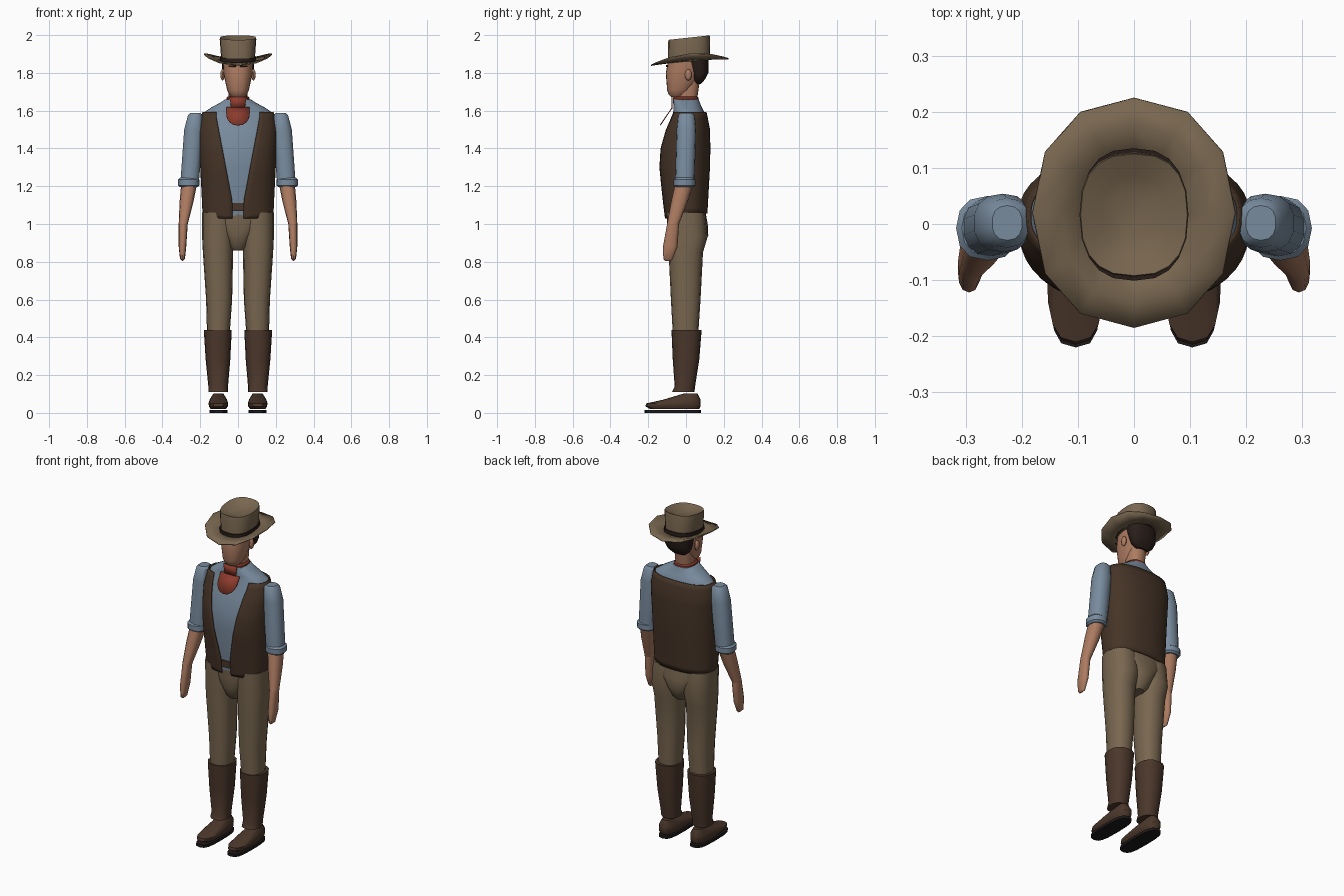
import bpy, bmesh, math
from mathutils import Matrix, Vector

cube = bpy.data.objects.get("Cube")
if cube:
    bpy.data.objects.remove(cube, do_unlink=True)


def material(name, red, green, blue):
    mat = bpy.data.materials.new(name)
    mat.use_nodes = True
    mat.diffuse_color = (red, green, blue, 1)
    shader = next(node for node in mat.node_tree.nodes if node.type == "BSDF_PRINCIPLED")
    shader.inputs["Base Color"].default_value = mat.diffuse_color
    shader.inputs["Roughness"].default_value = 0.9
    return mat


SKIN = material("skin", red=.42, green=.2, blue=.12)
SHIRT = material("shirt blue", red=.19, green=.26, blue=.34)
VEST = material("vest brown", red=.06, green=.034, blue=.02)
TAN = material("hat and trouser tan", red=.19, green=.135, blue=.08)
LEATHER = material("boot leather", red=.07, green=.038, blue=.024)
RED = material("scarf red", red=.27, green=.045, blue=.026)
HAIR = material("hair", red=.022, green=.013, blue=.01)
SOLE = material("sole", red=.013, green=.01, blue=.01)


def finish(name, bm, mat, thickness=0):
    bmesh.ops.recalc_face_normals(bm, faces=bm.faces[:])
    mesh = bpy.data.meshes.new(name)
    bm.to_mesh(mesh)
    bm.free()
    mesh.materials.append(mat)
    part = bpy.data.objects.new(name, mesh)
    bpy.context.collection.objects.link(part)
    bpy.ops.object.select_all(action="DESELECT")
    part.select_set(True)
    bpy.context.view_layer.objects.active = part
    bpy.ops.object.shade_smooth_by_angle(angle=math.radians(40))
    if thickness:
        solidify = part.modifiers.new("thickness", "SOLIDIFY")
        solidify.thickness = thickness
        solidify.offset = 0


def ring(z, half, front, back, x=0):
    """Horizontal section: height, half width, front and back depth, centre x."""
    return Vector((z, half, front, back, x))


def shrink(section, amount, rise):
    return section + ring(rise, -amount, amount, -amount)


def outline(section, turn, squareness, tilt=0):
    """Point on a rounded-square section; turn runs from the front round by +x."""
    z, half, front, back, x = section
    across, along = (math.copysign(abs(v) ** squareness, v) for v in (math.sin(turn), math.cos(turn)))
    y = (front + back) / 2 - (back - front) / 2 * along
    return Vector((x + half * across, y, z + tilt * y))


def bridge(bm, rows, closed=True):
    rows = [[bm.verts.new(point) for point in row] for row in rows]
    for low, high in zip(rows, rows[1:]):
        for i in range(0 if closed else 1, len(low)):
            bm.faces.new((low[i - 1], low[i], high[i], high[i - 1]))
    return rows


def loft(name, mat, *sections, side=1, sides=16, squareness=.85, tilt=0, bottom_round=0, top_round=0):
    sections = list(sections)
    if bottom_round:
        sections.insert(0, shrink(sections[0], bottom_round, -bottom_round))
    if top_round:
        sections.append(shrink(sections[-1], top_round, top_round))
    bm = bmesh.new()
    rows = []
    for section in sections:
        section = section.copy()
        section[-1] *= side
        rows.append([outline(section, math.tau * i / sides, squareness, tilt) for i in range(sides)])
    rows = bridge(bm, rows)
    bm.faces.new(rows[0])
    bm.faces.new(rows[-1])
    finish(name, bm, mat)


def sample(sections, z):
    """Section at height z, interpolated between the given ones."""
    for low, high in zip(sections, sections[1:]):
        if z <= high[0]:
            return low.lerp(high, max(0, (z - low[0]) / (high[0] - low[0])))
    return sections[-1]


def plate(name, mat, points, place):
    bm = bmesh.new()
    bm.faces.new([bm.verts.new(place(x, z)) for x, z in points])
    finish(name, bm, mat, thickness=.005)


# Shirt body
torso = [ring(z=1.03, half=.175, front=-.1, back=.1),
         ring(z=1.3, half=.188, front=-.133, back=.115),
         ring(z=1.4, half=.193, front=-.13, back=.117),
         ring(z=1.5, half=.196, front=-.105, back=.115),
         ring(z=1.59, half=.18, front=-.068, back=.098),
         ring(z=1.615, half=.145, front=-.066, back=.085),
         ring(z=1.645, half=.09, front=-.068, back=.072),
         ring(z=1.66, half=.068, front=-.068, back=.068)]
loft("shirt_body", SHIRT, *torso, sides=32)

# Open vest wrapped round the shirt, its front edges spreading towards the shoulders
lengths, around = 18, 40
rows = []
for k in range(lengths + 1):
    row = []
    for i in range(around + 1):
        sweep = i / around
        hem = 1.055 - .045 * max(0, abs(sweep - .5) * 4 - 1)
        z = hem + (1.592 - hem) * k / lengths
        section = shrink(sample(torso, z), -.009, 0)
        gap = min(.115, .03 + max(0, z - 1.12) * .19)
        start = math.asin((gap / section[1]) ** (1 / .85))
        row.append(outline(section, start + (math.tau - 2 * start) * sweep, squareness=.85))
    rows.append(row)
bm = bmesh.new()
bridge(bm, rows, closed=False)
finish("vest", bm, VEST, thickness=.006)

# Belt and hips
belt = ring(z=1.07, half=.178, front=-.115, back=.107)
loft("belt", LEATHER, belt, shrink(belt, -.001, rise=.04), sides=32)
loft("hips", TAN,
     ring(z=.88, half=.055, front=-.075, back=.09),
     ring(z=.94, half=.085, front=-.097, back=.118),
     ring(z=1, half=.15, front=-.1, back=.115),
     ring(z=1.08, half=.172, front=-.104, back=.1), sides=24, bottom_round=.02)

# Limbs, built once for each side
for side, tag in ((1, "left_"), (-1, "right_")):
    loft(tag + "trouser_leg", TAN,
         ring(z=.42, half=.06, front=-.07, back=.065, x=.104),
         ring(z=.6, half=.069, front=-.08, back=.077, x=.1),
         ring(z=.85, half=.08, front=-.092, back=.09, x=.106),
         ring(z=.93, half=.084, front=-.097, back=.114, x=.106),
         ring(z=1.06, half=.09, front=-.1, back=.1, x=.1), side=side)
    loft(tag + "boot_shaft", LEATHER,
         ring(z=.11, half=.052, front=-.075, back=.045, x=.105),
         ring(z=.14, half=.052, front=-.06, back=.048, x=.105),
         ring(z=.28, half=.065, front=-.07, back=.07, x=.106),
         ring(z=.44, half=.074, front=-.077, back=.083, x=.107), side=side)
    loft(tag + "boot_foot", LEATHER,
         ring(z=.02, half=.04, front=-.19, back=.07, x=.104),
         ring(z=.035, half=.05, front=-.215, back=.078, x=.104),
         ring(z=.05, half=.052, front=-.21, back=.078, x=.104),
         ring(z=.07, half=.046, front=-.12, back=.078, x=.104),
         ring(z=.103, half=.026, front=-.01, back=.06, x=.104), side=side, squareness=.7)
    sole = ring(z=0, half=.048, front=-.22, back=.08, x=.104)
    loft(tag + "boot_sole", SOLE, sole, shrink(sole, 0, rise=.016), side=side, squareness=.65)
    loft(tag + "sleeve", SHIRT,
         ring(z=1.22, half=.05, front=-.058, back=.045, x=.256),
         ring(z=1.5, half=.052, front=-.05, back=.054, x=.234),
         ring(z=1.575, half=.04, front=-.042, back=.046, x=.226),
         side=side, sides=14, top_round=.013)
    cuff = ring(z=1.205, half=.056, front=-.065, back=.05, x=.261)
    loft(tag + "sleeve_cuff", SHIRT, cuff, shrink(cuff, 0, rise=.03),
         side=side, sides=12, bottom_round=.01, top_round=.01)
    wrist = ring(z=1, half=.024, front=-.1, back=-.037, x=.29)
    loft(tag + "forearm", SKIN, wrist,
         ring(z=1.12, half=.037, front=-.078, back=.01, x=.272),
         ring(z=1.21, half=.042, front=-.058, back=.038, x=.259), side=side, sides=12)
    loft(tag + "hand", SKIN,
         ring(z=.815, half=.013, front=-.12, back=-.07, x=.294),
         ring(z=.88, half=.02, front=-.122, back=-.045, x=.294),
         wrist, side=side, sides=12, bottom_round=.01)
    # Ear and eyebrow
    bm = bmesh.new()
    size = Matrix.Diagonal((.012, .018, .03, 1))
    bmesh.ops.create_uvsphere(bm, u_segments=10, v_segments=8, radius=1,
                              matrix=Matrix.Translation((side * .082, .012, 1.79)) @ size)
    finish(tag + "ear", bm, SKIN)
    plate(tag + "eyebrow", HAIR,
          [(side * x, z) for x, z in ((.012, 1.832), (.048, 1.83), (.05, 1.838), (.012, 1.842))],
          place=lambda x, z: (x, abs(x) / 5 - .107, z))

# Neck, head and hair
loft("neck", SKIN,
     ring(z=1.64, half=.05, front=-.05, back=.056),
     ring(z=1.77, half=.05, front=-.04, back=.075))
loft("head", SKIN,
     ring(z=1.685, half=.046, front=-.092, back=0),
     ring(z=1.71, half=.058, front=-.1, back=.03),
     ring(z=1.8, half=.077, front=-.107, back=.09),
     ring(z=1.885, half=.08, front=-.09, back=.11), sides=24, bottom_round=.013)
loft("hair", HAIR,
     ring(z=1.742, half=.04, front=.05, back=.08),
     ring(z=1.765, half=.07, front=.035, back=.1),
     ring(z=1.8, half=.083, front=.025, back=.118),
     ring(z=1.885, half=.086, front=-.02, back=.12), sides=20)

# Neckerchief: neck ring, knot and hanging bib
scarf = ring(z=1.65, half=.06, front=-.069, back=.067)
loft("neckerchief_ring", RED, scarf, shrink(scarf, 0, rise=.018), top_round=.008)
plate("neckerchief_knot", RED, [(-.045, 1.672), (.045, 1.672), (.036, 1.61), (-.036, 1.61)],
      place=lambda x, z: (x, -.074, z))
curve = [math.pi * i / 8 for i in range(9)]
plate("neckerchief_bib", RED,
      [(-.062, 1.618)] + [(-.062 * math.cos(a), 1.58 - .058 * math.sin(a)) for a in curve] + [(.062, 1.618)],
      place=lambda x, z: (x, -.074 - (1.615 - z) * .68, z))

# Hat brim, curled up at the sides
inner = ring(z=1.862, half=.085, front=-.09, back=.13)
rows = []
for spread in (0, .5, 1):
    section = shrink(inner, -.095 * spread, rise=-.006 * spread)
    turns = [math.tau * i / 12 for i in range(12)]
    rows.append([outline(section, turn, squareness=.92, tilt=.085)
                 + Vector((0, 0, .042 * (spread * math.sin(turn)) ** 2)) for turn in turns])
bm = bmesh.new()
bridge(bm, rows)
finish("hat_brim", bm, TAN, thickness=.006)

# Hat crown with a dished top, and its band
rim = ring(z=1.985, half=.095, front=-.092, back=.125)
dish = [shrink(rim, depth * 2.5, rise=-depth) for depth in (.005, .015, .025)]
loft("hat_crown", TAN,
     ring(z=1.858, half=.088, front=-.095, back=.128),
     shrink(rim, -.002, rise=-.008), rim, *dish, sides=20, squareness=.8, tilt=.11)
band = ring(z=1.86, half=.095, front=-.101, back=.135)
loft("hat_band", HAIR, band, shrink(band, 0, rise=.024), sides=20, squareness=.8, tilt=.09)
